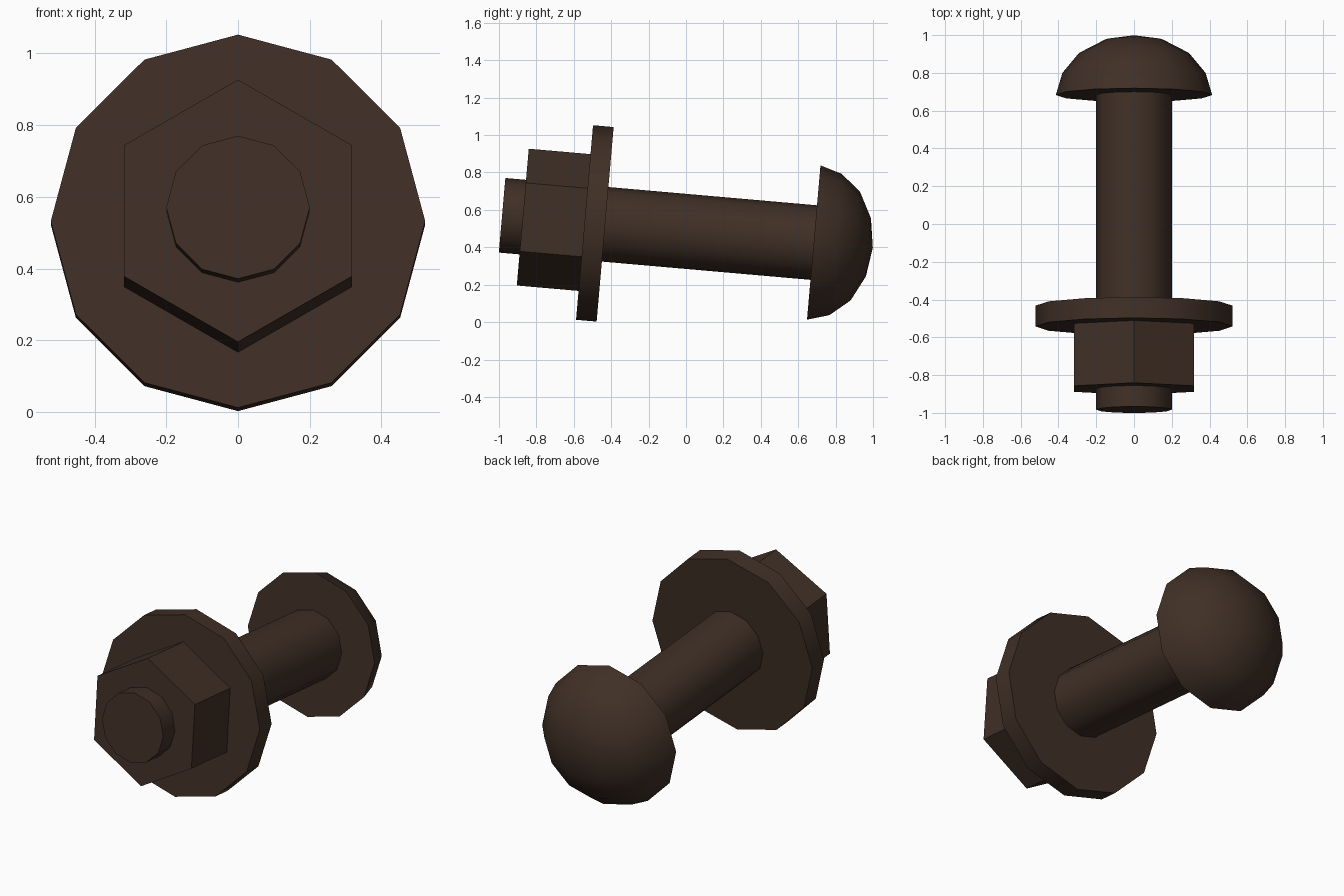
import bpy, bmesh, math
from mathutils import Matrix

if "Cube" in bpy.data.objects:
    bpy.data.objects.remove(bpy.data.objects["Cube"])

TILT = math.radians(-5)
PLACE = Matrix.Translation((0, 0, 0.485)) @ Matrix.Rotation(TILT, 4, 'X')

brown = bpy.data.materials.new("dark_brown_iron")
brown.diffuse_color = (0.051, 0.029, 0.019, 1)
brown.use_nodes = True
brown.node_tree.nodes["Principled BSDF"].inputs["Base Color"].default_value = brown.diffuse_color


def lathe(name, profile, sides, smooth=True):
    """Spin (position along axis, radius) pairs around the tilted bolt axis."""
    bm = bmesh.new()
    rings = []
    for y, r in profile:
        if r == 0:
            rings.append([bm.verts.new((0, y, 0))])
            continue
        angles = [2 * math.pi * i / sides for i in range(sides)]
        rings.append([bm.verts.new((r * math.sin(a), y, r * math.cos(a))) for a in angles])
    for a, b in zip(rings, rings[1:]):
        for i in range(sides):
            j = (i + 1) % sides
            if len(b) == 1:
                bm.faces.new((a[i], a[j], b[0]))
            else:
                bm.faces.new((a[i], a[j], b[j], b[i]))
    for ring in (rings[0], rings[-1]):
        if len(ring) > 1:
            bm.faces.new(ring)
    bmesh.ops.recalc_face_normals(bm, faces=bm.faces)
    bm.transform(PLACE)
    mesh = bpy.data.meshes.new(name)
    bm.to_mesh(mesh)
    bm.free()
    mesh.materials.append(brown)
    ob = bpy.data.objects.new(name, mesh)
    bpy.context.collection.objects.link(ob)
    if smooth:
        bpy.ops.object.select_all(action='DESELECT')
        ob.select_set(True)
        bpy.context.view_layer.objects.active = ob
        bpy.ops.object.shade_smooth_by_angle(angle=math.radians(40))
    return ob


# Shank running from the threaded end into the head
lathe("shank", [(-0.987, 0.2), (0.69, 0.2)], 12)
# Hexagonal nut
lathe("nut", [(-0.876, 0.367), (-0.544, 0.367)], 6, smooth=False)
# Wide washer
lathe("washer", [(-0.5445, 0.522), (-0.434, 0.522)], 12)
# Domed head
lathe("domed_head", [(0.6856, 0.414), (0.803, 0.379), (0.909, 0.291),
                     (0.979, 0.156), (1.0026, 0)], 12)
